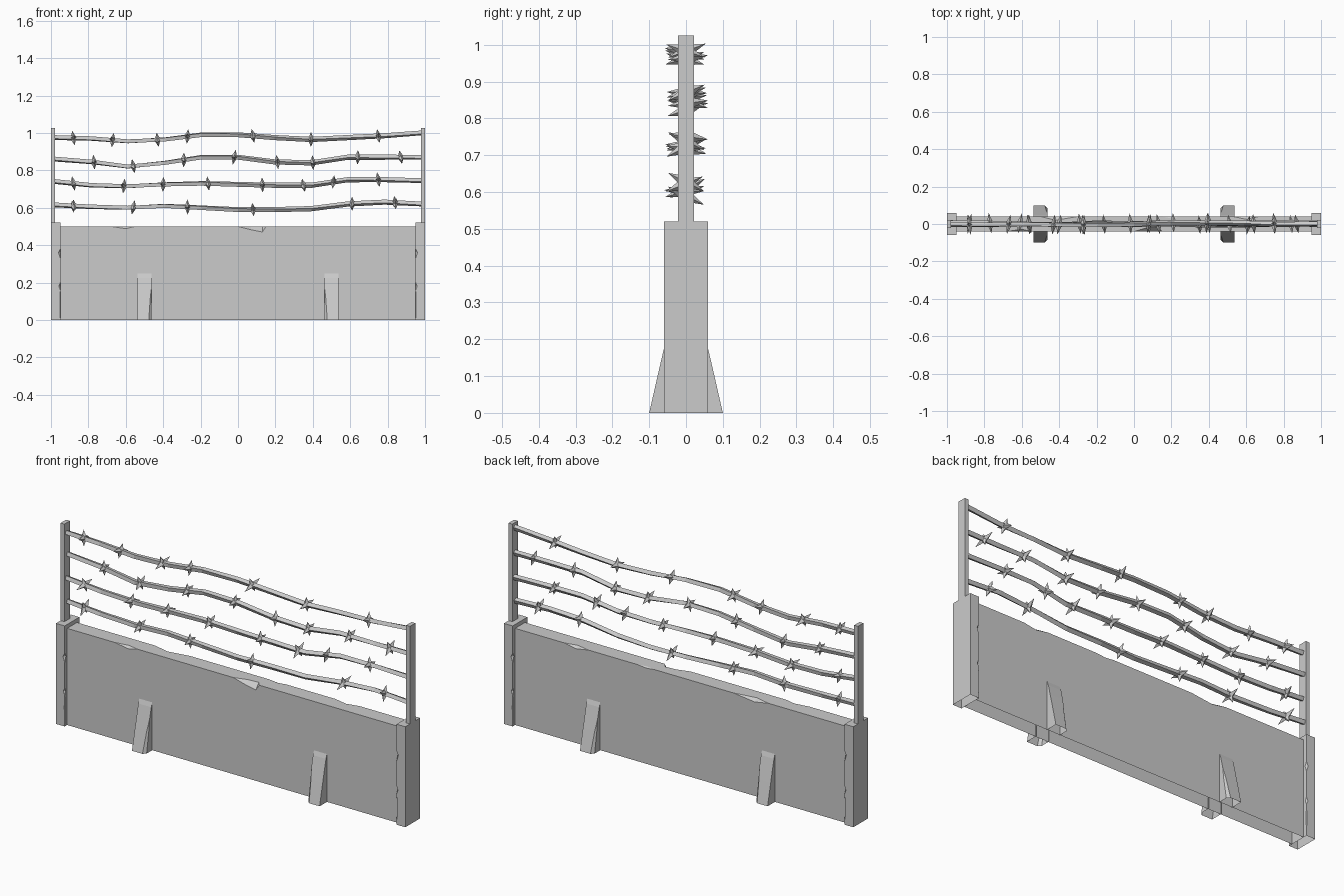
import bpy, bmesh, math, random
from mathutils import Vector, Matrix

random.seed(4)
if "Cube" in bpy.data.objects:
    bpy.data.objects.remove(bpy.data.objects["Cube"], do_unlink=True)

grey = bpy.data.materials.new("concrete grey")
grey.use_nodes = True
COLOUR = (0.6, 0.6, 0.6, 1)
grey.diffuse_color = COLOUR
grey.node_tree.nodes["Principled BSDF"].inputs["Base Color"].default_value = COLOUR


def finish(bm, name):
    bmesh.ops.remove_doubles(bm, verts=bm.verts, dist=0.0002)
    bmesh.ops.recalc_face_normals(bm, faces=bm.faces)
    mesh = bpy.data.meshes.new(name)
    bm.to_mesh(mesh)
    bm.free()
    mesh.materials.append(grey)
    obj = bpy.data.objects.new(name, mesh)
    bpy.context.collection.objects.link(obj)
    return obj


def loft(bm, rings, closed=True, cap_start=False, cap_end=False):
    """Skin a row of equal point rings."""
    rows = [[bm.verts.new(p) for p in ring] for ring in rings]
    n = len(rows[0])
    for a, b in zip(rows, rows[1:]):
        for i in range(n if closed else n - 1):
            j = (i + 1) % n
            bm.faces.new((a[i], a[j], b[j], b[i]))
    if cap_start:
        bm.faces.new(rows[0])
    if cap_end:
        bm.faces.new(rows[-1])


# Wall panel, open below, with chips along both top edges
front_chips = {-0.6: (0.012, 0.012), 0.07: (0.018, 0.02), 0.13: (0.03, 0.025)}
back_chips = {0.6: (0.012, 0.015), -0.42: (0.014, 0.02), 0.2: (0.005, 0.01)}
flat_stations = [-0.95, -0.68, -0.55, -0.5, -0.3, 0, 0.15, 0.2, 0.25, 0.53, 0.67, 0.95]
rings = []
for x in sorted(set(flat_stations) | set(front_chips) | set(back_chips)):
    fd, fi = front_chips.get(x, (0, 0))
    bd, bi = back_chips.get(x, (0, 0))
    rings.append([(x, -0.04, 0), (x, -0.04, 0.5 - fd), (x, fi - 0.04, 0.5),
                  (x, 0.04 - bi, 0.5), (x, 0.04, 0.5 - bd), (x, 0.04, 0)])
bm = bmesh.new()
loft(bm, rings, closed=False)
finish(bm, "wall_panel")

# End columns, open below, with nicked inner corners, and the thin wire posts
chips = {0.18: 0.008, 0.36: 0.01, 0.1: 0.003}
for side, label in ((1, "left"), (-1, "right")):
    rings = []
    for z in (0, 0.1, 0.16, 0.18, 0.2, 0.33, 0.36, 0.38, 0.52):
        c = chips.get(z, 0)
        rings.append([(side * x, side * y, z) for x, y in (
            (1, -0.06), (1, 0.06), (0.95 + c, 0.06), (0.95, 0.06 - c),
            (0.95, c - 0.06), (0.95 + c, -0.06))])
    bm = bmesh.new()
    loft(bm, rings, cap_end=True)
    finish(bm, label + "_end_column")

    bm = bmesh.new()
    bmesh.ops.create_cube(bm, size=1, matrix=Matrix.Translation((side * 0.989, 0, 0.77))
                          @ Matrix.Diagonal((0.022, 0.044, 0.51, 1)))
    finish(bm, label + "_wire_post")

# Sloping buttresses on both faces, each with one worn lower corner
for turn, face in ((0, "front"), (math.pi, "back")):
    for side, label in ((-1, "a"), (1, "b")):
        rings = []
        for z, y, c in ((0, 0.1, 0.014), (0.11, 0.075, 0.007), (0.17, 0.061, 0),
                        (0.225, 0.048, 0), (0.25, 0.039, 0)):
            rings.append([(side * (0.5 + dx), -yy, z) for dx, yy in (
                (0.037, 0.035), (0.037, y), (c - 0.037, y),
                (-0.037, y - c), (-0.037, 0.035))])
        bm = bmesh.new()
        loft(bm, rings, closed=False)
        bm.transform(Matrix.Rotation(turn, 4, "Z"))
        finish(bm, face + "_buttress_" + label)


def spindle(bm, centre, direction, along, length, width):
    """Four-sided spike pointed at both ends."""
    cross = direction.cross(along)
    tips = [bm.verts.new(centre + direction * s * length) for s in (1, -1)]
    waist = [bm.verts.new(centre + v * width) for v in (along, cross, -along, -cross)]
    for i in range(4):
        for tip in tips:
            bm.faces.new((tip, waist[i], waist[(i + 1) % 4]))


# Sagging wires: heights in hundredths at even steps, then barb positions
wires = {
    "top": ((97.5, 97, 95.5, 96.5, 99, 99, 97.5, 96.5, 97.5, 98.5, 100),
            (-0.88, -0.67, -0.43, -0.27, 0.08, 0.39, 0.75)),
    "upper": ((86, 84.5, 82, 84, 87, 87, 84.5, 84, 87, 87, 87),
              (-0.77, -0.56, -0.29, -0.02, 0.21, 0.4, 0.64, 0.87)),
    "lower": ((74, 72, 71.5, 72.5, 73, 72.5, 72, 72, 75, 75, 74.5),
              (-0.88, -0.61, -0.4, -0.16, 0.13, 0.35, 0.51, 0.75)),
    "bottom": ((61.5, 60.5, 60, 61, 60, 59, 59, 59.5, 62, 63, 62),
               (-0.88, -0.56, -0.27, 0.08, 0.61, 0.84)),
}
for name, (heights, barbs) in wires.items():
    path = [Vector((0.196 * (i - 5), random.uniform(-0.006, 0.008), h / 100))
            for i, h in enumerate(heights)]
    bm = bmesh.new()
    rings = []
    for i, p in enumerate(path):
        twist = 0.4 + 0.16 * i
        rings.append([p + 0.014 * Vector((0, math.cos(twist + k * math.pi / 2),
                                          math.sin(twist + k * math.pi / 2)))
                      for k in range(4)])
    loft(bm, rings, cap_start=True, cap_end=True)
    finish(bm, name + "_wire")

    bm = bmesh.new()
    for x in barbs:
        i = min(int(x / 0.196 + 5), 9)
        centre = path[i].lerp(path[i + 1], x / 0.196 + 5 - i)
        roll = random.uniform(-0.5, 0.5)
        for angle, length in ((roll, 0.055), (roll + math.pi / 2, 0.04)):
            lean = random.uniform(-0.2, 0.2)
            direction = Vector((lean, math.cos(angle), math.sin(angle))).normalized()
            along = Vector((1, 0, 0))
            along = (along - direction * along.dot(direction)).normalized()
            spindle(bm, centre, direction, along, length, 0.017)
    finish(bm, name + "_wire_barbs")
